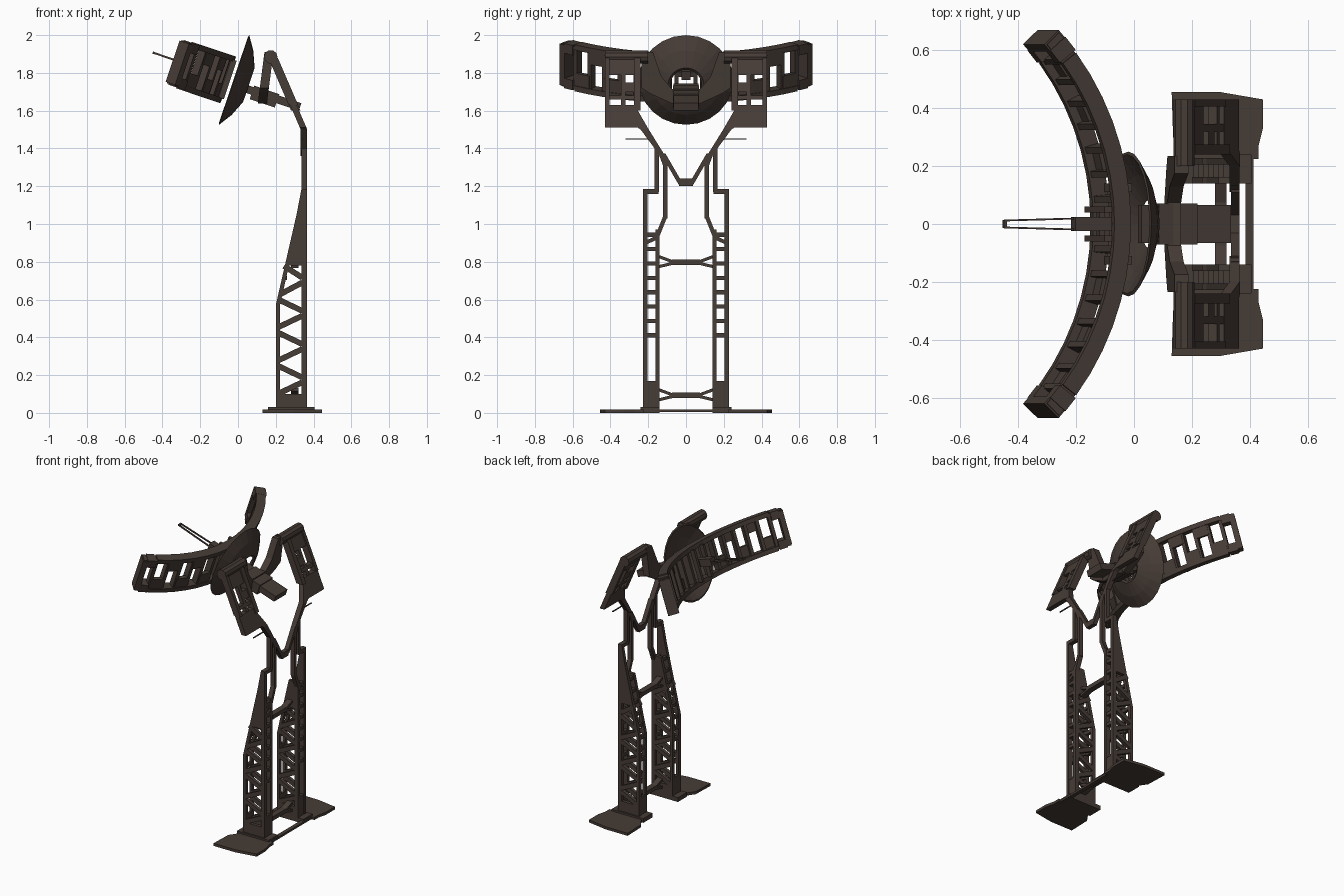
import bpy, bmesh, math
from mathutils import Vector as V

if "Cube" in bpy.data.objects:
    bpy.data.objects.remove(bpy.data.objects["Cube"])

mat = bpy.data.materials.new("dark brown metal")
mat.diffuse_color = (0.062, 0.045, 0.037, 1)
mat.use_nodes = True
mat.node_tree.nodes["Principled BSDF"].inputs["Base Color"].default_value = mat.diffuse_color

def prism(bm, pts, vec):
    a = [bm.verts.new(V(p)) for p in pts]
    b = [bm.verts.new(V(p) + V(vec)) for p in pts]
    bm.faces.new(a)
    bm.faces.new(b[::-1])
    n = len(a)
    for i in range(n):
        bm.faces.new((a[i], b[i], b[(i + 1) % n], a[(i + 1) % n]))

def strip(p, q, w):
    p, q = V(p), V(q)
    d = (q - p).normalized() * w / 2
    s = V((-d.y, d.x))
    return [p + s, q + s, q - s, p - s]

def rect(a0, a1, b0, b1):
    return [(a0, b0), (a1, b0), (a1, b1), (a0, b1)]

def xz(bm, pts, y0, y1):
    prism(bm, [(p[0], y0, p[1]) for p in pts], (0, y1 - y0, 0))

def yz(bm, pts, x0, x1):
    prism(bm, [(x0, p[0], p[1]) for p in pts], (x1 - x0, 0, 0))

def finish(name, bm, mirror=True):
    bmesh.ops.recalc_face_normals(bm, faces=bm.faces)
    me = bpy.data.meshes.new(name)
    bm.to_mesh(me)
    bm.free()
    me.materials.append(mat)
    ob = bpy.data.objects.new(name, me)
    bpy.context.collection.objects.link(ob)
    if mirror:
        m = ob.modifiers.new("mirror", 'MIRROR')
        m.use_axis = (False, True, False)
        m.use_mirror_merge = False
    return ob

# base feet and joining bar
bm = bmesh.new()
foot = [(.13, .455), (.30, .455), (.445, .43), (.445, .33), (.43, .27), (.43, .225), (.385, .225),
        (.385, .14), (.17, .14), (.17, .25), (.135, .3)]
prism(bm, [(x, y, 0) for x, y in foot], (0, 0, .018))
prism(bm, [(x, y, 0) for x, y in rect(.16, .405, .14, .24)], (0, 0, .03))
prism(bm, [(x, y, .004) for x, y in rect(.385, .412, 0, .23)], (0, 0, .014))
finish("base_foot", bm)

# lattice legs: two truss plates each
bm = bmesh.new()
for y0, y1, top in ((.205, .228, 1.18), (.14, .162, .97)):
    xz(bm, rect(.2, .365, .02, .1), y0, y1)
    xz(bm, rect(.2, .222, .1, .57), y0, y1)
    xz(bm, [(.2, .57), (.222, .57), (.27, .78), (.248, .78)], y0, y1)
    xz(bm, rect(.335, .365, .1, .78), y0, y1)
    head = [(.248, .78), (.31, 1.05), (.335, 1.18)] if top > 1 else [(.248, .78), (.292, .97)]
    xz(bm, head + [(.365, top), (.365, .78)], y0, y1)
    for i in range(8):
        za = .1 + i * .088
        zb = za + .062
        left = .21 + max(0, za - .57) * .23
        ends = ((left, zb), (.34, za)) if i % 2 else ((left, za), (.34, zb))
        xz(bm, strip(*ends, .03), y0, y1)
finish("leg_truss", bm)

# rungs and solid ends between the truss plates
bm = bmesh.new()
for i in range(8):
    z = .4 + i * .076
    yz(bm, rect(.155, .21, z, z + .022), .335, .362)
    xl = .203 + max(0, z - .55) * .23
    yz(bm, rect(.155, .21, z, z + .022), xl, xl + .02)
yz(bm, rect(.15, .22, .02, .17), .34, .362)
yz(bm, rect(.15, .22, .02, .15), .203, .22)
yz(bm, strip((.15, .93), (.215, .9), .02), .335, .362)
yz(bm, rect(.146, .228, 1.16, 1.185), .335, .365)
finish("leg_rungs", bm)

# cross braces between legs
bm = bmesh.new()
for z in (.8, .095):
    yz(bm, rect(0, .075, z - .016, z + .012), .28, .32)
    yz(bm, strip((.07, z), (.145, z + .028), .016), .28, .32)
    yz(bm, strip((.07, z - .008), (.145, z - .026), .016), .28, .32)
finish("cross_brace", bm)

# upper leg strips and V-shaped fork
bm = bmesh.new()
for p, q in (((.155, 1.40), (.155, 1.17)), ((.14, 1.39), (.11, 1.31)), ((.11, 1.32), (.11, 1.03)),
             ((.11, 1.04), (.15, .94)), ((.12, 1.37), (.03, 1.215))):
    yz(bm, strip(p, q, .022), .335, .365)
yz(bm, rect(0, .036, 1.2, 1.24), .335, .365)
yz(bm, [(.24, 1.5), (.155, 1.385), (.11, 1.36), (.197, 1.5)], .33, .365)
yz(bm, rect(.2, .32, 1.447, 1.453), .338, .345)
finish("fork", bm)

# slanted shoulder panels with windows
def panel(bm, pts, t):
    prism(bm, [(.19 + (1.87 - z) * .43 - t / 2, y, z) for y, z in pts], (t, 0, 0))

bm = bmesh.new()
panel(bm, [(.27, 1.6), (.255, 1.6), (.197, 1.5), (.24, 1.5), (.27, 1.52)], .035)
panel(bm, rect(.26, .43, 1.51, 1.63), .035)
panel(bm, rect(.405, .43, 1.63, 1.88), .05)
panel(bm, rect(.24, .275, 1.6, 1.88), .05)
panel(bm, rect(.27, .41, 1.79, 1.87), .03)
panel(bm, rect(.27, .41, 1.66, 1.68), .03)
panel(bm, rect(.32, .345, 1.62, 1.8), .03)
panel(bm, rect(.27, .32, 1.7, 1.75), .03)
finish("shoulder_panel", bm)

# shoulder tube
bm = bmesh.new()
xz(bm, [(.173 + .036 * math.cos(k * math.pi / 5), 1.885 + .036 * math.sin(k * math.pi / 5))
        for k in range(10)], .2, .43)
finish("shoulder_tube", bm)

# yoke hanging between the shoulders
def yoke(bm, pts):
    prism(bm, [(.105 + (z - 1.64) * .13, y, z) for y, z in pts], (.048, 0, 0))

bm = bmesh.new()
yoke(bm, [(.235, 1.91), (.235, 1.72), (.19, 1.69), (.13, 1.78), (.175, 1.91)])
yoke(bm, [(.19, 1.69), (.075, 1.638), (.07, 1.71), (.13, 1.78)])
yoke(bm, rect(0, .076, 1.638, 1.715))
finish("yoke", bm)

# tilted head frame: a runs forward along the dish axis, v runs up the dish
C, N, U = V((-.02, 0, 1.7625)), V((-.948, 0, .319)), V((.319, 0, .948))

def L(a, y, v):
    return C + N * a + U * v + V((0, y, 0))

def head_box(bm, a0, a1, y0, y1, v0, v1):
    prism(bm, [L(a, y, v0) for a, y in rect(a0, a1, y0, y1)], U * (v1 - v0))

# dish shell with open centre
bm = bmesh.new()
S = 24
prof = [(.25, 0), (.18, .046), (.095, .082), (.082, .074), (.17, .036), (.24, -.004)]
rings = [[bm.verts.new(L(-d, r * math.cos(2 * math.pi * k / S), r * math.sin(2 * math.pi * k / S)))
          for k in range(S)] for r, d in prof]
for i, ra in enumerate(rings):
    rb = rings[(i + 1) % len(rings)]
    for k in range(S):
        j = (k + 1) % S
        bm.faces.new((ra[k], ra[j], rb[j], rb[k]))
finish("dish", bm, False)

# neck
bm = bmesh.new()
head_box(bm, -.376, -.05, -.065, .065, -.045, -.003)
head_box(bm, -.25, -.11, -.07, .07, -.07, .005)
finish("neck", bm, False)

# curved windowed wings
R = .944
def arc_block(bm, t0, t1, v0, v1, r0, r1):
    pts = [L(.06 + R - r * math.cos(t), r * math.sin(t), v0 - .01)
           for t, r in ((t0, r0), (t1, r0), (t1, r1), (t0, r1))]
    prism(bm, pts, U * (v1 - v0))

bm = bmesh.new()
dt = .745 / 8
for i in range(8):
    t = i * dt
    e = .01 if i == 7 else 0
    arc_block(bm, t, t + dt, .1, .13 - e, R - .03, R + .03)
    arc_block(bm, t, t + dt, -.13 + e, -.1, R - .03, R + .03)
    if i:
        arc_block(bm, t - .012, t + .012, -.11, .11, R - .022, R + .022)
    if 1 < i < 7:
        if i % 2:
            arc_block(bm, t, t + dt, .035, .11, R, R + .025)
        else:
            arc_block(bm, t, t + dt, -.11, -.03, R, R + .025)
finish("wing", bm)

# wing end caps
bm = bmesh.new()
arc_block(bm, .715, .752, -.115, .115, R - .036, R + .036)
arc_block(bm, .66, .72, .07, .125, R - .036, R + .036)
arc_block(bm, .66, .72, -.125, -.07, R - .036, R + .036)
finish("wing_cap", bm)

# feed box, brackets and twin rods
bm = bmesh.new()
head_box(bm, .07, .2, 0, .025, -.025, .025)
head_box(bm, .09, .12, .04, .06, -.115, .1)
head_box(bm, .09, .11, 0, .06, -.015, .015)
head_box(bm, .02, .05, .11, .14, -.115, .1)
prism(bm, [L(p[0], p[1], -.005) for p in strip((.19, .019), (.45, .012), .006)], U * .01)
head_box(bm, .444, .455, 0, .014, -.006, .006)
finish("feed", bm)
